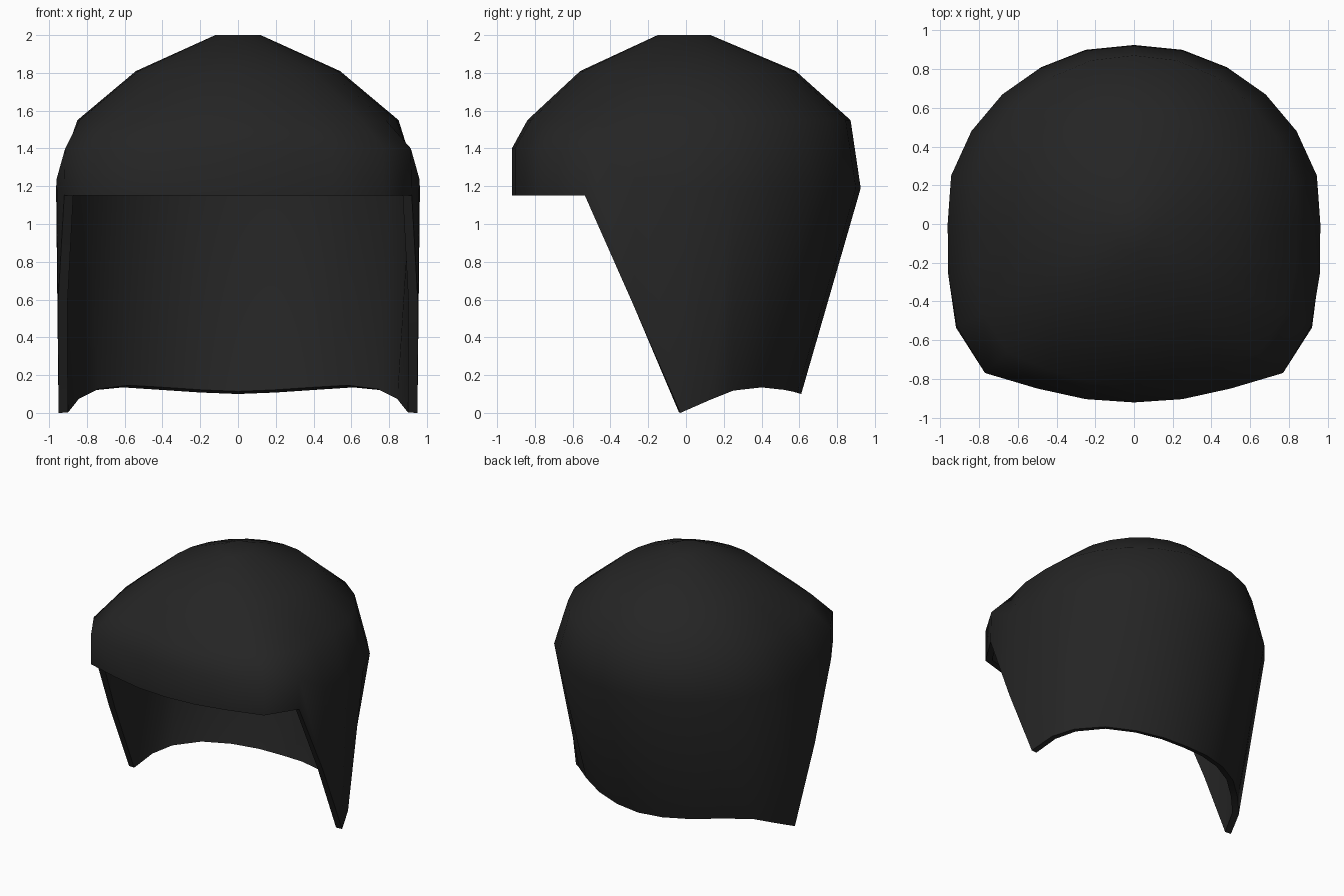
import bpy, bmesh, math

if "Cube" in bpy.data.objects:
    bpy.data.objects.remove(bpy.data.objects["Cube"])

# Widest outline, from back centre to front centre on one side (x, y)
OUTLINE = [(0, .925), (.25, .9), (.48, .81), (.68, .67), (.84, .48), (.945, .25),
           (.963, 0), (.96, -.26), (.915, -.53), (.77, -.77), (.5, -.85), (.25, -.905), (0, -.922)]
# Height of the widest ring per column: low at the back, rising into the brim
WIDE_Z = [1.19] * 7 + [1.24] + [1.4] * 5
# Lower hem of the back and side skirt (x, y, z), then the slanted cheek edge
HEM = [(0, .61, .1), (.2, .59, .108), (.41, .52, .122), (.61, .4, .135), (.78, .25, .118),
       (.89, .13, .07), (.95, -.03, 0), (.953, -.28, .575), (.92, -.535, 1.15)]


def dome_ring(z, side, back, front, roundness):
    """Scaled outline that gets rounder towards the crown."""
    ring = []
    for i, (x, y) in enumerate(OUTLINE):
        a = math.pi * i / 12
        depth = back if y >= 0 else front
        px = x / .963 * (1 - roundness) + math.sin(a) * roundness
        py = y / .923 * (1 - roundness) + math.cos(a) * roundness
        ring.append((px * side, py * depth, z))
    return ring


def full(half):
    """Mirror a half ring into a closed ring."""
    return half + [(-x, y, z) for x, y, z in half[-2:0:-1]]


hem = HEM + [(x, y, 1.15) for x, y in OUTLINE[9:]]
wide = [(x, y, z) for (x, y), z in zip(OUTLINE, WIDE_Z)]
rings = [hem, wide,
         dome_ring(1.55, .85, .87, .84, .35),
         dome_ring(1.81, .54, .58, .56, .7),
         dome_ring(2.0, .12, .13, .15, 1)]

# Outer skin
bm = bmesh.new()
loops = [[bm.verts.new(p) for p in full(r)] for r in rings]
for low, high in zip(loops, loops[1:]):
    n = len(low)
    for i in range(n):
        j = (i + 1) % n
        bm.faces.new((low[i], low[j], high[j], high[i]))
bm.faces.new(loops[-1])
bmesh.ops.recalc_face_normals(bm, faces=bm.faces)
top = max(bm.faces, key=lambda f: f.calc_center_median().z)
if top.normal.z < 0:
    bmesh.ops.reverse_faces(bm, faces=bm.faces)
mesh = bpy.data.meshes.new("hood_shell")
bm.to_mesh(mesh)
bm.free()

hood = bpy.data.objects.new("hood_shell", mesh)
bpy.context.collection.objects.link(hood)
black = bpy.data.materials.new("soft_black")
black.diffuse_color = (.018, .018, .018, 1)
black.use_nodes = True
black.node_tree.nodes["Principled BSDF"].inputs["Base Color"].default_value = black.diffuse_color
mesh.materials.append(black)

# Wall thickness, grown inwards
bpy.context.view_layer.objects.active = hood
hood.select_set(True)
wall = hood.modifiers.new("wall", 'SOLIDIFY')
wall.thickness = .05
wall.offset = -1
bpy.ops.object.modifier_apply(modifier="wall")
bpy.ops.object.shade_smooth_by_angle(angle=math.radians(60))
